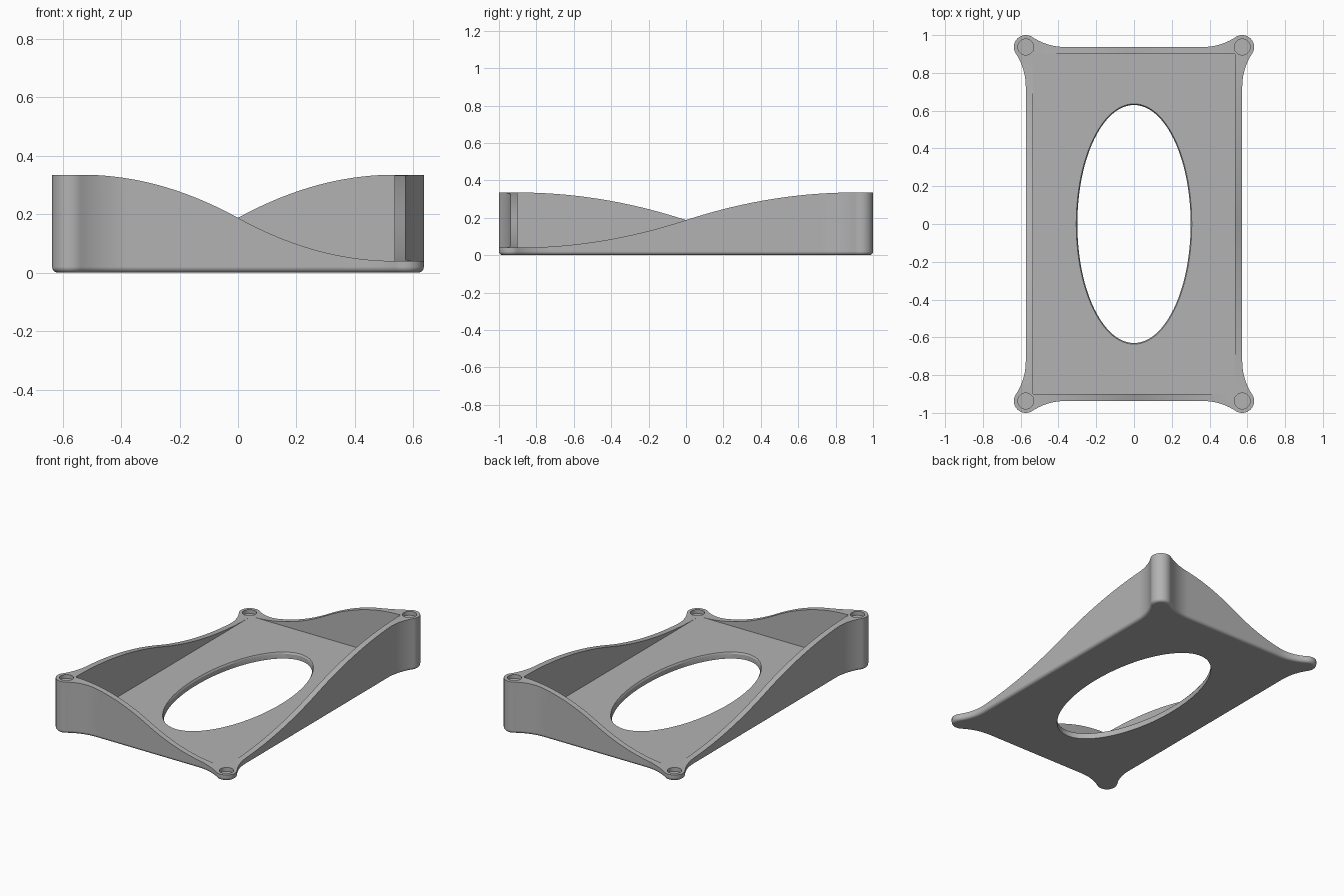
import bpy, bmesh
from math import sin, cos, pi, atan2, radians

if "Cube" in bpy.data.objects:
    bpy.data.objects.remove(bpy.data.objects["Cube"], do_unlink=True)

HX, HY = 0.573, 0.937        # outer wall planes, also the corner post centres
IX, IY = 0.535, 0.90         # inner wall planes
POST, REACH = 0.063, 0.21    # post radius, length of the flare into the wall
FLARE = (REACH ** 2 - POST ** 2) / (2 * POST)
LOW, HIGH = 0.04, 0.335
FILLET = 0.02

grey = bpy.data.materials.new("light grey")
grey.use_nodes = True
colour = (0.45, 0.45, 0.45, 1)
grey.diffuse_color = colour
grey.node_tree.nodes["Principled BSDF"].inputs["Base Color"].default_value = colour


def arc(cx, cy, r, a0, a1, n, side):
    """Points with outward normals along an arc, excluding its end."""
    out = []
    for i in range(n):
        a = a0 + (a1 - a0) * i / n
        out.append((cx + r * cos(a), cy + r * sin(a), side * cos(a), side * sin(a)))
    return out


def outline():
    """Closed outer outline as (x, y, normal x, normal y)."""
    t = atan2(REACH, FLARE)
    n = 24
    q = [(HX, (HY - REACH) * i / n, 1, 0) for i in range(n)]
    q += arc(HX + FLARE, HY - REACH, FLARE, pi, pi - t, 14, -1)
    q += arc(HX, HY, POST, -t, pi / 2 + t, 28, 1)
    q += arc(HX - REACH, HY + FLARE, FLARE, t - pi / 2, -pi / 2, 14, -1)
    q += [((HX - REACH) * (1 - i / n), HY, 0, 1) for i in range(n + 1)]
    half = q + [(-x, y, -u, v) for x, y, u, v in reversed(q[:-1])]
    half = half[:-1]
    return half + [(-x, -y, -u, -v) for x, y, u, v in half]


def clamp(v, m):
    return max(-m, min(m, v))


def rim_height(x, y):
    """S-shaped rim running between a low and a high corner."""
    if abs(y) >= IY - 1e-6:
        s = x / IX * (1 if y > 0 else -1)
    else:
        s = y / IY * (1 if x > 0 else -1)
    mid, rise = (LOW + HIGH) / 2, (HIGH - LOW) / 2
    bend = 1 - (1 - abs(s)) ** 2
    return mid + rise * (bend if s > 0 else -bend)


def loft(name, loops):
    """Closed solid through a stack of matching loops."""
    bm = bmesh.new()
    rows = [[bm.verts.new(p) for p in loop] for loop in loops]
    n = len(rows[0])
    for a, b in zip(rows, rows[1:]):
        for i in range(n):
            j = (i + 1) % n
            bm.faces.new((a[i], a[j], b[j], b[i]))
    bm.faces.new(rows[0][::-1])
    bm.faces.new(rows[-1])
    bmesh.ops.remove_doubles(bm, verts=bm.verts, dist=1e-4)
    bmesh.ops.recalc_face_normals(bm, faces=bm.faces)
    mesh = bpy.data.meshes.new(name)
    bm.to_mesh(mesh)
    bm.free()
    ob = bpy.data.objects.new(name, mesh)
    bpy.context.collection.objects.link(ob)
    mesh.materials.append(grey)
    return ob


def ring(cx, cy, rx, ry, z, n):
    return [(cx + rx * cos(2 * pi * i / n), cy + ry * sin(2 * pi * i / n), z)
            for i in range(n)]


# Tray: rounded base edge, outer wall, sloping rim, inner wall, floor
edge = outline()
inner = [(clamp(x, IX), clamp(y, IY)) for x, y, u, v in edge]
loops = []
for k in range(7):
    a = pi / 2 * k / 6
    inset, z = FILLET * (1 - sin(a)), FILLET * (1 - cos(a))
    loops.append([(x - u * inset, y - v * inset, z) for x, y, u, v in edge])
heights = [rim_height(x, y) for x, y in inner]
loops.append([(e[0], e[1], h) for e, h in zip(edge, heights)])
loops.append([(p[0], p[1], h) for p, h in zip(inner, heights)])
loops.append([(x, y, LOW) for x, y in inner])
tray = loft("tray", loops)

# Oval opening with a slim bevel on its upper edge
levels = [(-0.1, 0), (LOW - 0.01, 0), (LOW, 0.006), (LOW + 0.05, 0.036)]
cutters = [loft("oval_cutter",
                [ring(0, 0, 0.3 + g, 0.63 + g, z, 96) for z, g in levels])]

# Blind round sockets in the corner posts
for sx in (-1, 1):
    for sy in (-1, 1):
        top = HIGH if sx * sy > 0 else LOW
        cutters.append(loft("socket_cutter", [
            ring(sx * HX, sy * HY, 0.042, 0.042, z, 40)
            for z in (top - 0.025, top + 0.1)]))

bpy.ops.object.select_all(action='DESELECT')
bpy.context.view_layer.objects.active = tray
tray.select_set(True)
for c in cutters:
    c.hide_render = True
    mod = tray.modifiers.new("cut", 'BOOLEAN')
    mod.operation = 'DIFFERENCE'
    mod.solver = 'EXACT'
    mod.object = c
    bpy.ops.object.modifier_apply(modifier=mod.name)
    bpy.data.objects.remove(c, do_unlink=True)

bpy.ops.object.shade_smooth_by_angle(angle=radians(30))
weighted = tray.modifiers.new("weighted normals", 'WEIGHTED_NORMAL')
weighted.keep_sharp = True
